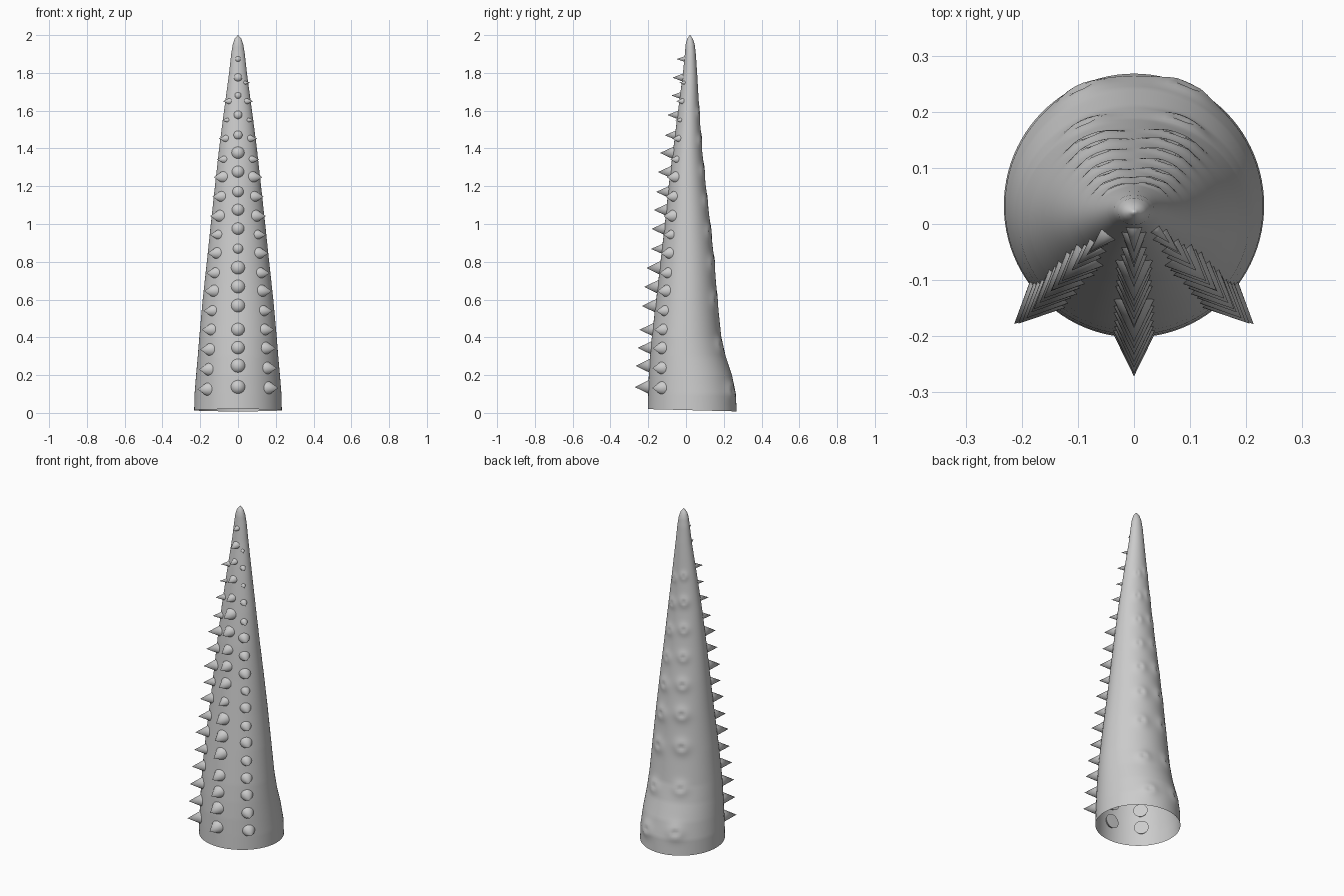
import bpy, bmesh, math
from mathutils import Vector

if "Cube" in bpy.data.objects:
    bpy.data.objects.remove(bpy.data.objects["Cube"])

# z, half width, front y, back y
PROFILE = [(0.0, .232, -.202, .268), (.1, .23, -.2, .264), (.2, .222, -.197, .243), (.3, .213, -.19, .21),
           (.4, .205, -.181, .187), (.6, .187, -.158, .166), (.8, .165, -.135, .15),
           (1.0, .144, -.112, .128), (1.2, .122, -.092, .105), (1.4, .1, -.067, .084),
           (1.6, .074, -.042, .07), (1.8, .047, -.016, .059), (1.9, .036, -.006, .052),
           (1.95, .028, -.002, .046), (1.98, .018, .006, .036), (2.0, .001, .02, .022)]

def section(z):
    for a, b in zip(PROFILE, PROFILE[1:]):
        if z <= b[0]:
            t = (z - a[0]) / (b[0] - a[0])
            return [p + (q - p) * t for p, q in zip(a[1:], b[1:])]
    return PROFILE[-1][1:]

def surface(ang, z):
    """Point on the smooth horn; ang is measured from the front."""
    w, f, b = section(z)
    return Vector((w * math.sin(ang), (f + b) / 2 - (b - f) / 2 * math.cos(ang), z))

# Two columns of soft dimpled suckers on the back
PITS = [(math.pi + s * .42, z + s * .012, r)
        for s in (-1, 1)
        for z, r in ((.13, .05), (.37, .045), (.61, .048), (.8, .046), (.97, .042),
                     (1.13, .036), (1.29, .035), (1.45, .033), (1.6, .026))]

def relief(p):
    h = 0
    for c, r in PIT_POINTS:
        d = (p - c).length / r
        if d < 2.5:
            h += r * (.30 * math.exp(-d * d * 1.3) - .27 * math.exp(-d * d * 8))
    return h

PIT_POINTS = [(surface(a, z), r) for a, z, r in PITS]

# Tapered hollow body, open at the bottom
bm = bmesh.new()
N = 96
levels = [i * .0125 for i in range(157)] + [1.965, 1.98, 1.988, 1.994, 2.0]
rings = []
for z in levels:
    ring = []
    for i in range(N):
        a = 2 * math.pi * i / N
        p = surface(a, z)
        out = Vector((math.sin(a), -math.cos(a), 0))
        p += out * relief(p)
        p.z += max(0, 1 - z / .1) * (.008 + .012 * (1 + math.cos(a)) / 2)
        ring.append(bm.verts.new(p))
    rings.append(ring)
for lo, hi in zip(rings, rings[1:]):
    for i in range(N):
        j = (i + 1) % N
        bm.faces.new((lo[i], lo[j], hi[j], hi[i]))
bm.faces.new(rings[-1])
me = bpy.data.meshes.new("tentacle_body")
bm.to_mesh(me)
bm.free()
me.shade_smooth()
bpy.context.collection.objects.link(bpy.data.objects.new("tentacle_body", me))

# Conical spikes in three rows along the front
def spike_row(name, ang, spikes):
    bm = bmesh.new()
    out = Vector((math.sin(ang), -math.cos(ang), 0))
    rot = out.to_track_quat('Z', 'Y').to_matrix().to_4x4()
    for z, r in spikes:
        sink, length = .015, .018 + r * 1.4
        m = rot.copy()
        m.translation = surface(ang, z) + out * ((length - sink) / 2)
        bmesh.ops.create_cone(bm, cap_ends=True, segments=24, radius1=r * 1.1, radius2=0,
                              depth=length + sink, matrix=m)
    me = bpy.data.meshes.new(name)
    bm.to_mesh(me)
    bm.free()
    ob = bpy.data.objects.new(name, me)
    bpy.context.collection.objects.link(ob)
    bpy.ops.object.select_all(action='DESELECT')
    ob.select_set(True)
    bpy.context.view_layer.objects.active = ob
    bpy.ops.object.shade_smooth_by_angle(angle=math.radians(40))

spike_row("center_spikes", 0, [(.137, .039), (.249, .039), (.344, .037), (.44, .037), (.566, .038),
          (.667, .038), (.767, .038), (.868, .029), (.974, .035), (1.074, .034), (1.17, .032),
          (1.275, .034), (1.376, .035), (1.47, .026), (1.577, .025), (1.68, .02),
          (1.775, .024), (1.873, .017)])
SIDE = [(.125, .037), (.23, .036), (.335, .036), (.44, .034), (.54, .032), (.645, .035), (.74, .032),
        (.845, .033), (.943, .028), (1.042, .034), (1.145, .031), (1.248, .032), (1.342, .022),
        (1.452, .021), (1.55, .014), (1.65, .018), (1.748, .012)]
spike_row("left_spikes", -.8, [(z, r) for z, r in SIDE[:-1]])
spike_row("right_spikes", .8, [(z + .007 * (z < .4), r) for z, r in SIDE])
